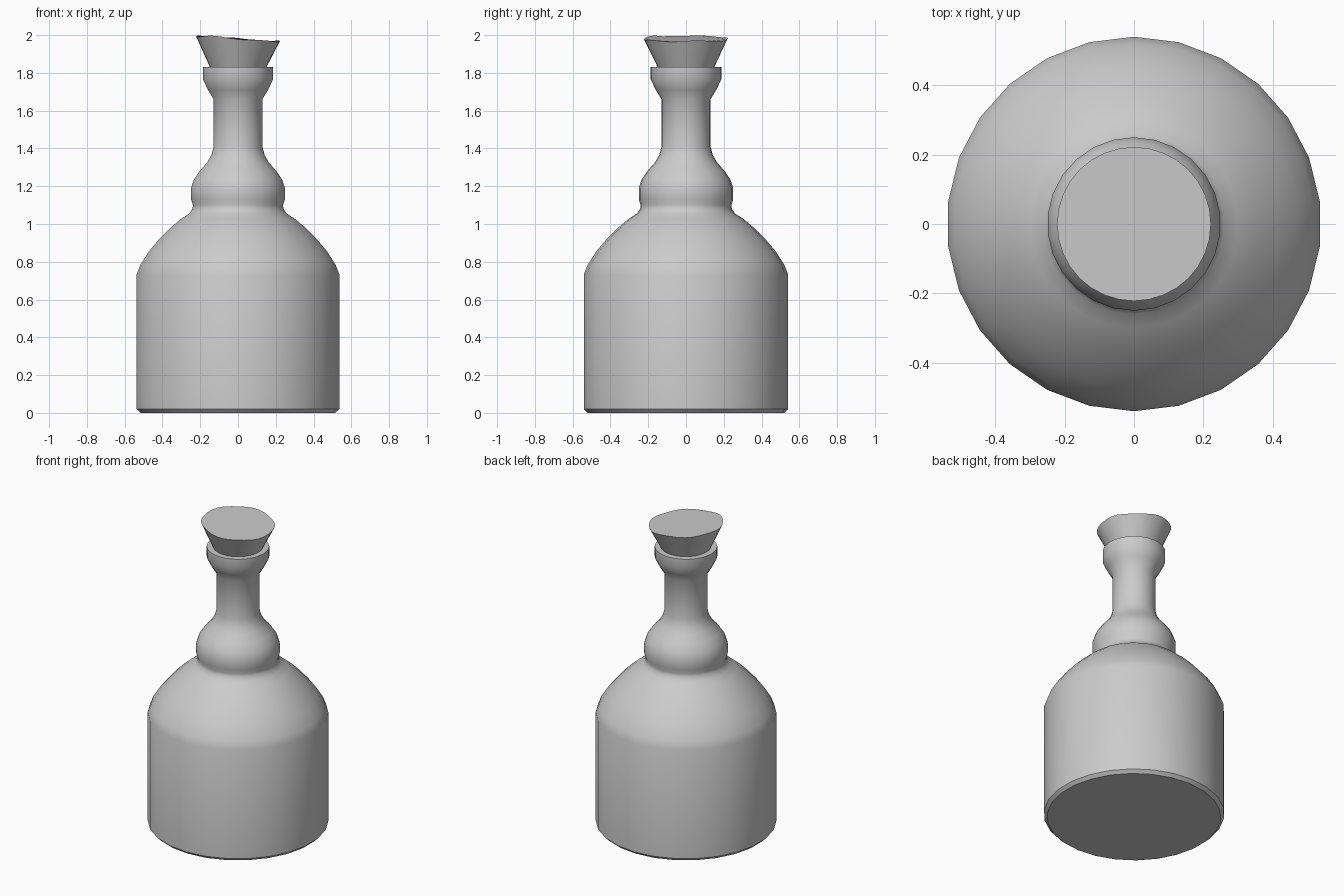
import bpy, bmesh, math

cube = bpy.data.objects.get("Cube")
if cube:
    bpy.data.objects.remove(cube, do_unlink=True)


def make_material(name, color):
    mat = bpy.data.materials.new(name)
    mat.use_nodes = True
    mat.diffuse_color = color
    mat.node_tree.nodes["Principled BSDF"].inputs["Base Color"].default_value = color
    return mat


def lathe(name, profile, sides, mat, top_shape=None):
    """Revolve (radius, height) points; cap both ends; optionally reshape the top rim."""
    bm = bmesh.new()
    rings = []
    for r, z in profile:
        ring = []
        for i in range(sides):
            a = math.pi / 2 + math.tau * i / sides
            ring.append(bm.verts.new((r * math.cos(a), r * math.sin(a), z)))
        rings.append(ring)
    for low, high in zip(rings, rings[1:]):
        for i in range(sides):
            j = (i + 1) % sides
            bm.faces.new((low[i], low[j], high[j], high[i]))
    bm.faces.new(rings[0][::-1])
    bm.faces.new(rings[-1])
    if top_shape:
        for v in rings[-1]:
            v.co.z += top_shape(v.co.x, v.co.y)
    mesh = bpy.data.meshes.new(name)
    bm.to_mesh(mesh)
    bm.free()
    mesh.materials.append(mat)
    obj = bpy.data.objects.new(name, mesh)
    bpy.context.collection.objects.link(obj)
    bpy.ops.object.select_all(action='DESELECT')
    obj.select_set(True)
    bpy.context.view_layer.objects.active = obj
    bpy.ops.object.shade_smooth_by_angle(angle=math.radians(35))
    return obj


grey = make_material("plain grey", (0.6, 0.6, 0.6, 1))

# Bottle: chamfered base, straight wall, domed shoulder, bulb, neck and flared lip
bottle_profile = [
    (0.52, 0), (0.54, 0.02), (0.54, 0.735), (0.52, 0.785), (0.475, 0.855),
    (0.42, 0.92), (0.36, 0.98), (0.30, 1.03), (0.26, 1.055), (0.243, 1.08),
    (0.24, 1.10), (0.25, 1.13), (0.25, 1.19), (0.235, 1.235), (0.205, 1.28),
    (0.165, 1.325), (0.142, 1.365), (0.13, 1.41), (0.13, 1.66), (0.16, 1.71),
    (0.187, 1.765), (0.187, 1.83), (0.14, 1.83),
]
lathe("bottle", bottle_profile, 26, grey)


# Stopper: tapered plug with a slanted, unevenly cut top
def rough_cut(x, y):
    a = math.atan2(y, x)
    return -0.07 * x + 0.004 * math.sin(5 * a) + 0.003 * math.cos(3 * a)


lathe("stopper", [(0.135, 1.8), (0.222, 1.981)], 32, grey, rough_cut)
